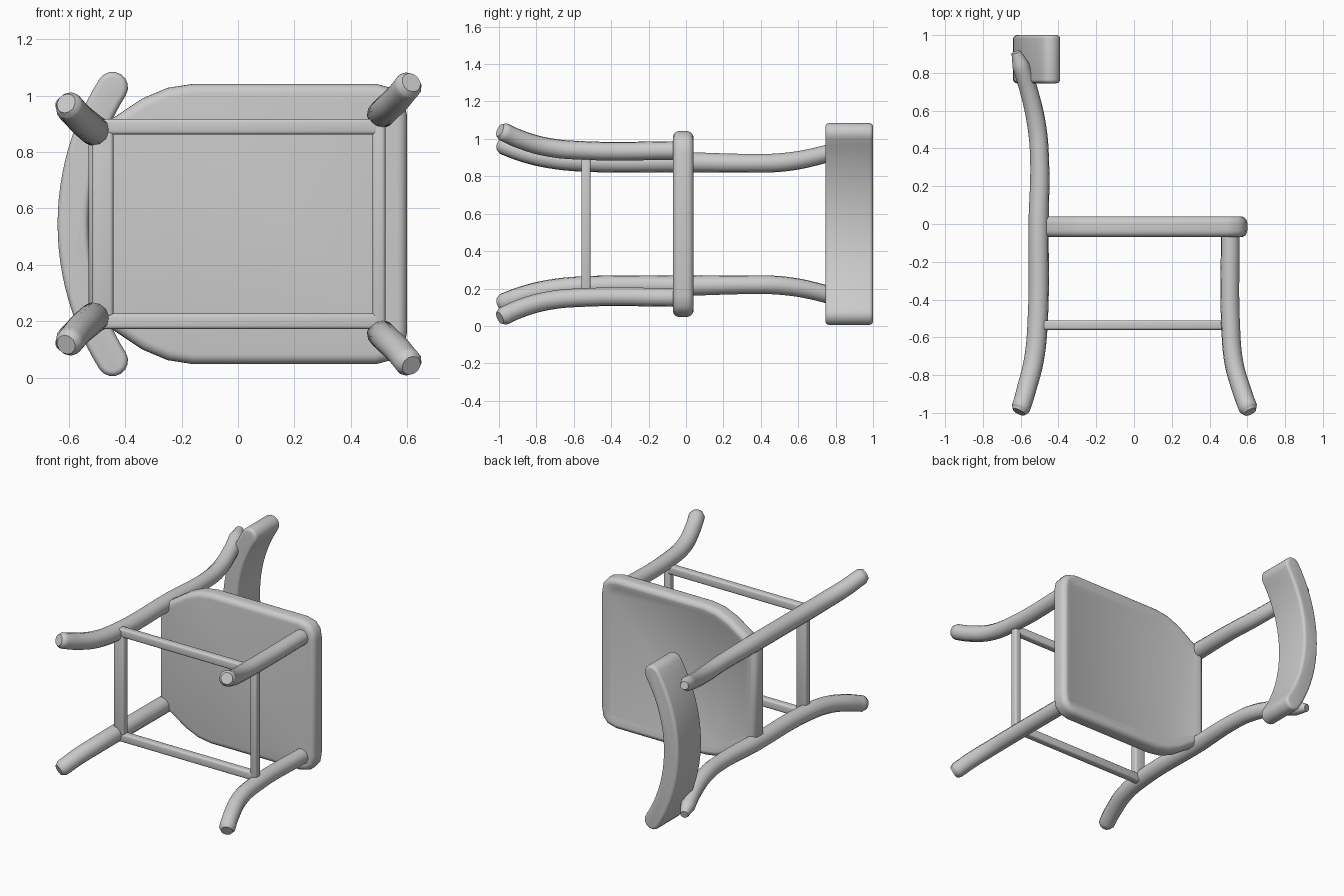
import bpy, bmesh, math
from mathutils import Vector

old = bpy.data.objects.get("Cube")
if old:
    bpy.data.objects.remove(old, do_unlink=True)

MID = 0.545  # height of the chair's symmetry plane (the chair lies on its side)

grey = bpy.data.materials.new("light grey")
grey.use_nodes = True
grey.diffuse_color = (0.6, 0.6, 0.6, 1)
grey.node_tree.nodes["Principled BSDF"].inputs["Base Color"].default_value = (0.6, 0.6, 0.6, 1)


def finish(obj):
    """Apply modifiers or curve settings, then colour and smooth the part."""
    bpy.ops.object.select_all(action='DESELECT')
    obj.select_set(True)
    bpy.context.view_layer.objects.active = obj
    bpy.ops.object.convert(target='MESH')
    obj = bpy.context.object
    obj.data.materials.clear()
    obj.data.materials.append(grey)
    bpy.ops.object.shade_smooth_by_angle(angle=math.radians(40))


def slab(name, outline, y0, y1, bevel, dish=0.0):
    """Extrude an (x, offset) outline along y with rounded edges."""
    bm = bmesh.new()
    face = bm.faces.new([bm.verts.new((x, y0, MID + d)) for x, d in outline])
    out = bmesh.ops.extrude_face_region(bm, geom=[face])
    top = [v for v in out["geom"] if isinstance(v, bmesh.types.BMVert)]
    bmesh.ops.translate(bm, verts=top, vec=(0, y1 - y0, 0))
    bmesh.ops.recalc_face_normals(bm, faces=bm.faces)
    rim = [e for e in bm.edges if abs(e.verts[0].co.y - e.verts[1].co.y) < 1e-4]
    bmesh.ops.bevel(bm, geom=rim, offset=bevel, segments=5, profile=0.5, affect='EDGES')
    if dish:
        upper = max(bm.faces, key=lambda f: f.calc_center_median().y)
        bmesh.ops.inset_region(bm, faces=[upper], thickness=0.03, depth=-dish)
    mesh = bpy.data.meshes.new(name)
    bm.to_mesh(mesh)
    bm.free()
    obj = bpy.data.objects.new(name, mesh)
    bpy.context.collection.objects.link(obj)
    finish(obj)


def rod(name, points, side):
    """Smooth round rod through (x, y, offset, radius) points."""
    cu = bpy.data.curves.new(name, 'CURVE')
    cu.dimensions = '3D'
    cu.bevel_depth = 1.0
    cu.bevel_resolution = 4
    cu.resolution_u = 6
    cu.use_fill_caps = True
    sp = cu.splines.new('BEZIER')
    sp.bezier_points.add(len(points) - 1)
    for p, (x, y, d, r) in zip(sp.bezier_points, points):
        p.co = (x, y, MID + side * d)
        p.radius = r
        p.handle_left_type = p.handle_right_type = 'AUTO'
    obj = bpy.data.objects.new(name, cu)
    bpy.context.collection.objects.link(obj)
    finish(obj)


def bar(name, centre, size):
    """Softly rounded rectangular stretcher."""
    bpy.ops.mesh.primitive_cube_add(size=1, location=centre)
    obj = bpy.context.object
    obj.name = name
    obj.scale = size
    bpy.ops.object.transform_apply(location=False, rotation=False, scale=True)
    mod = obj.modifiers.new("round", 'BEVEL')
    mod.width = 0.012
    mod.segments = 3
    finish(obj)


# Seat: square front with round corners, tapering to the rear posts
half = [(0.60, 0.0), (0.60, 0.38), (0.59, 0.44), (0.555, 0.48), (0.49, 0.497),
        (-0.16, 0.497), (-0.25, 0.483), (-0.34, 0.445), (-0.43, 0.385),
        (-0.50, 0.34), (-0.53, 0.29)]
seat = half + [(x, -d) for x, d in reversed(half[1:])]
slab("seat", seat, -0.07, 0.04, 0.035, 0.012)

# Curved backrest: an arc-shaped band with round ends
R, T, CX = 0.91, 0.055, 0.325
A = math.asin(0.485 / R)


def on_arc(radius, a):
    return (CX - radius * math.cos(a), radius * math.sin(a))


def end_cap(sign):
    cx, cd = on_arc(R, sign * A)
    pts = []
    for i in range(1, 8):
        t = math.pi * i / 8
        radial = Vector((-math.cos(A), sign * math.sin(A)))
        along = Vector((math.sin(A), sign * math.cos(A)))
        p = Vector((cx, cd)) + T * (radial * math.cos(t) + along * math.sin(t))
        pts.append((p.x, p.y))
    return pts


angles = [A * (i / 12 - 1) for i in range(25)]
band = [on_arc(R + T, a) for a in angles] + end_cap(1)
band += [on_arc(R - T, a) for a in reversed(angles)] + end_cap(-1)[::-1]
slab("backrest", band, 0.745, 1.0, 0.02)

# Legs and posts, mirrored about the middle plane
for label, side in (("left", 1), ("right", -1)):
    rod("front_leg_" + label, [
        (0.615, -0.995, 0.502, 0.036), (0.605, -0.975, 0.492, 0.05),
        (0.57, -0.88, 0.450, 0.05), (0.53, -0.74, 0.411, 0.05),
        (0.512, -0.55, 0.393, 0.05), (0.51, -0.03, 0.393, 0.05)], side)
    rod("rear_leg_and_post_" + label, [
        (-0.61, -0.995, 0.428, 0.036), (-0.60, -0.975, 0.420, 0.05),
        (-0.565, -0.86, 0.380, 0.052), (-0.53, -0.72, 0.349, 0.053),
        (-0.51, -0.52, 0.332, 0.054), (-0.505, 0.0, 0.330, 0.054),
        (-0.50, 0.35, 0.325, 0.05), (-0.515, 0.52, 0.33, 0.05),
        (-0.555, 0.70, 0.362, 0.048), (-0.60, 0.84, 0.405, 0.045),
        (-0.625, 0.91, 0.425, 0.025)], side)
    bar("side_stretcher_" + label, (0.0, -0.535, MID + side * 0.345),
        (1.0, 0.05, 0.055))

# Cross stretchers
bar("front_stretcher", (0.50, -0.535, MID), (0.045, 0.05, 0.74))
bar("rear_stretcher", (-0.48, -0.535, MID), (0.075, 0.05, 0.66))
